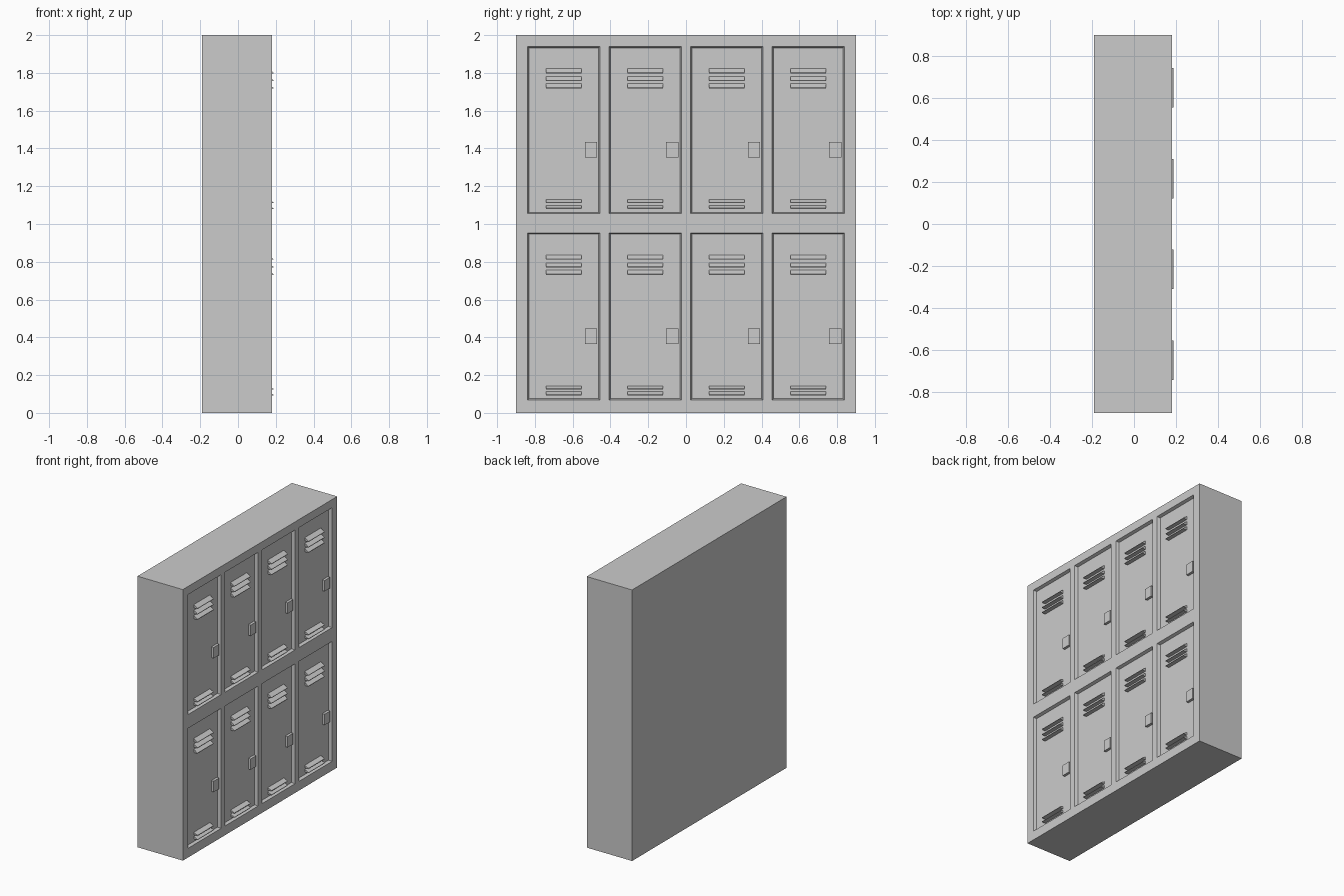
import bpy, bmesh

if "Cube" in bpy.data.objects:
    bpy.data.objects.remove(bpy.data.objects["Cube"])

FRONT, BACK, TIP = 0.18, -0.19, 0.188
DEPTH, BEVEL = 0.022, 0.01
PANEL = FRONT - DEPTH
W = 0.382
COLS = [-0.647, -0.216, 0.216, 0.647]
ROWS = [0.068, 1.055]
H = 0.885


def finish(bm, name):
    bmesh.ops.recalc_face_normals(bm, faces=bm.faces)
    me = bpy.data.meshes.new(name)
    bm.to_mesh(me)
    bm.free()
    ob = bpy.data.objects.new(name, me)
    bpy.context.collection.objects.link(ob)
    return ob


def prism(name, profile, y0, y1):
    """Extrude an x-z profile along y."""
    bm = bmesh.new()
    f = bm.faces.new([bm.verts.new((x, y0, z)) for x, z in profile])
    r = bmesh.ops.extrude_face_region(bm, geom=[f])
    vs = [g for g in r["geom"] if isinstance(g, bmesh.types.BMVert)]
    bmesh.ops.translate(bm, verts=vs, vec=(0, y1 - y0, 0))
    return finish(bm, name)


# Cabinet: front grid with recessed doors, extruded to the back
ys = [-0.9] + [c + s * W / 2 for c in COLS for s in (-1, 1)] + [0.9]
zs = [0] + [z + d for z in ROWS for d in (0, H)] + [2]
bm = bmesh.new()
grid = [[bm.verts.new((FRONT, y, z)) for z in zs] for y in ys]
doors = []
for i in range(len(ys) - 1):
    for j in range(len(zs) - 1):
        f = bm.faces.new((grid[i][j], grid[i + 1][j], grid[i + 1][j + 1], grid[i][j + 1]))
        if i % 2 and j % 2:
            doors.append(f)
border = [e for e in bm.edges if e.is_boundary]
bm.normal_update()
bmesh.ops.inset_individual(bm, faces=doors, thickness=BEVEL, depth=-DEPTH)
r = bmesh.ops.extrude_edge_only(bm, edges=border)
for v in [g for g in r["geom"] if isinstance(g, bmesh.types.BMVert)]:
    v.co.x = BACK
back = [g for g in r["geom"] if isinstance(g, bmesh.types.BMEdge)
        and all(v.co.x == g.verts[0].co.x and v.co.x < 0 for v in g.verts)]
bmesh.ops.edgeloop_fill(bm, edges=back)
finish(bm, "cabinet")

# Door fittings: vent louvres sloping outward to the bottom, and a latch
for y in COLS:
    for z in ROWS:
        for dz, h in ((0.743, 0.026), (0.702, 0.026), (0.663, 0.026),
                      (0.056, 0.02), (0.025, 0.02)):
            b = z + dz
            prism("vent_louvre", [(PANEL - 0.002, b), (TIP, b), (TIP, b + 0.004),
                                  (PANEL - 0.002, b + h)], y - 0.094, y + 0.094)
        b = z + 0.298
        prism("latch", [(PANEL - 0.002, b), (FRONT - 0.003, b),
                        (FRONT - 0.003, b + 0.08), (PANEL - 0.002, b + 0.08)],
              y + 0.111, y + 0.175)
